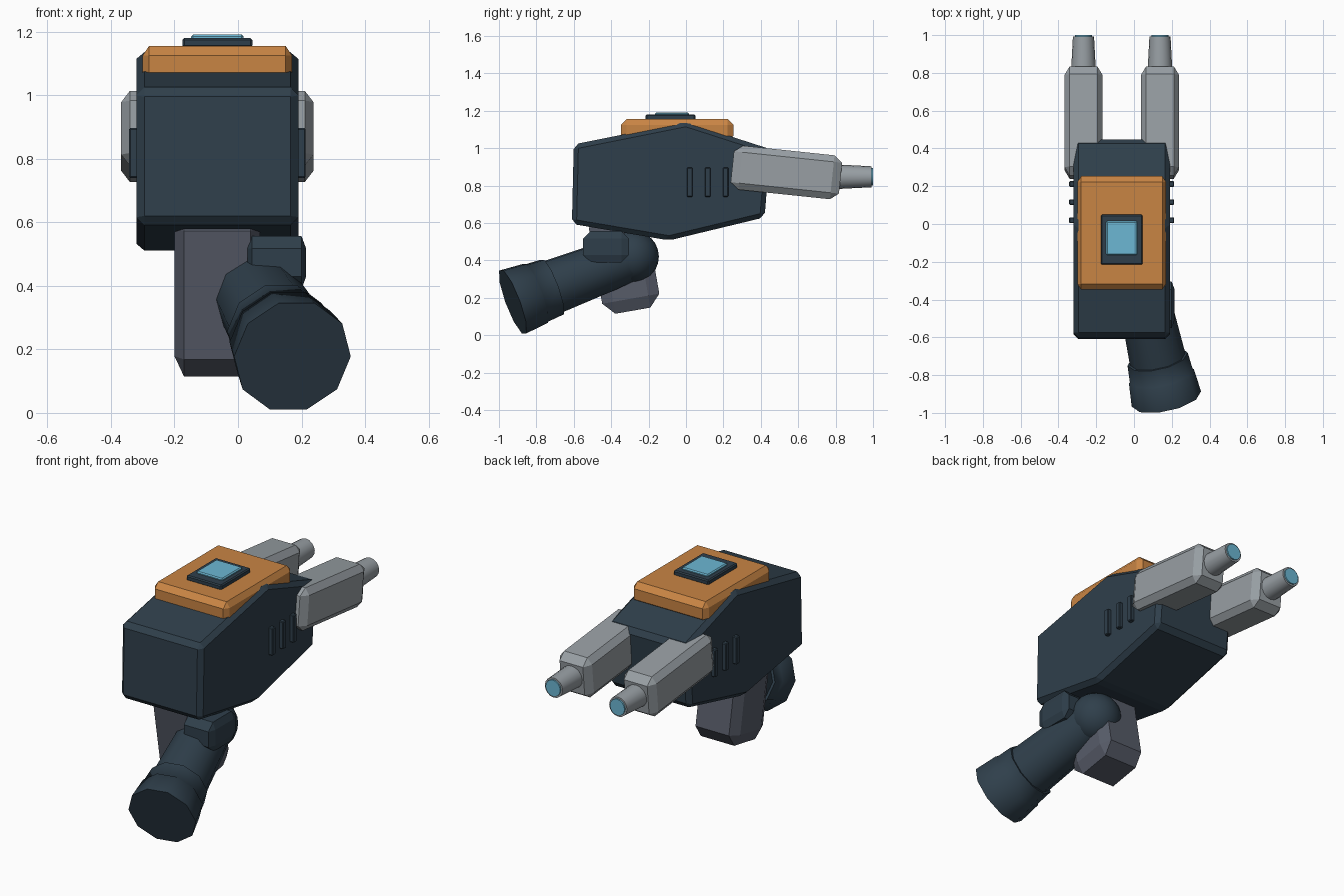
import bpy, bmesh, math
from mathutils import Matrix, Vector

cube = bpy.data.objects.get("Cube")
if cube:
    bpy.data.objects.remove(cube, do_unlink=True)


def material(name, hex_colour):
    rgb = [int(hex_colour[i:i + 2], 16) / 255 for i in (0, 2, 4)]
    lin = [c / 12.92 if c < 0.04 else ((c + 0.055) / 1.055) ** 2.4 for c in rgb]
    m = bpy.data.materials.new(name)
    m.use_nodes = True
    m.diffuse_color = (*lin, 1)
    m.node_tree.nodes["Principled BSDF"].inputs["Base Color"].default_value = (*lin, 1)
    return m


DARK = material("dark slate", "2f3f4b")
ORANGE = material("orange", "c98544")
GREY = material("light grey", "989fa4")
GRIP = material("purple grey", "575c69")
BLUE = material("sky blue", "6cb7d3")


def finish(name, bm, mat, smooth=None):
    bmesh.ops.recalc_face_normals(bm, faces=bm.faces[:])
    mesh = bpy.data.meshes.new(name)
    bm.to_mesh(mesh)
    bm.free()
    mesh.materials.append(mat)
    ob = bpy.data.objects.new(name, mesh)
    bpy.context.collection.objects.link(ob)
    if smooth:
        bpy.ops.object.select_all(action="DESELECT")
        ob.select_set(True)
        bpy.context.view_layer.objects.active = ob
        bpy.ops.object.shade_smooth_by_angle(angle=math.radians(smooth))
    return ob


def chamfer(bm, width):
    bmesh.ops.bevel(bm, geom=bm.edges[:], offset=width, segments=1,
                    affect="EDGES", clamp_overlap=True)


def box(name, centre, size, cuts, mat, tilt=0):
    """Box whose chamfer may differ per axis, tilted about x."""
    bm = bmesh.new()
    bmesh.ops.create_cube(bm, size=1)
    bmesh.ops.scale(bm, vec=[s / c for s, c in zip(size, cuts)], verts=bm.verts)
    chamfer(bm, 1)
    bmesh.ops.scale(bm, vec=cuts, verts=bm.verts)
    bm.transform(Matrix.Translation(centre) @ Matrix.Rotation(math.radians(tilt), 4, "X"))
    return finish(name, bm, mat)


def lathe(name, start, end, profile, sides, mat, smooth=50):
    """Revolve (distance, radius) pairs about the line from start to end."""
    start = Vector(start)
    d = (Vector(end) - start).normalized()
    h = d.cross(Vector((0, 0, 1))).normalized()
    v = h.cross(d)
    bm = bmesh.new()
    rings = []
    for t, r in profile:
        angles = [2 * math.pi * i / sides for i in range(sides)]
        rings.append([bm.verts.new(start + d * t + (h * math.cos(a) + v * math.sin(a)) * r)
                      for a in angles])
    for a, b in zip(rings, rings[1:]):
        for i in range(sides):
            j = (i + 1) % sides
            bm.faces.new((a[i], a[j], b[j], b[i]))
    bm.faces.new(rings[0])
    bm.faces.new(rings[-1])
    return finish(name, bm, mat, smooth)


MID = -0.065  # centre plane of the main body

# Main body: side profile extruded across x
bm = bmesh.new()
outline = [(-0.61, 0.595), (-0.60, 1.02), (0, 1.14), (0.45, 0.995), (0.42, 0.63), (-0.09, 0.507)]
face = bm.faces.new([bm.verts.new((MID - 0.255, y, z)) for y, z in outline])
new = bmesh.ops.extrude_face_region(bm, geom=[face])["geom"]
bmesh.ops.translate(bm, vec=(0.51, 0, 0),
                    verts=[g for g in new if isinstance(g, bmesh.types.BMVert)])
bmesh.ops.recalc_face_normals(bm, faces=bm.faces[:])
chamfer(bm, 0.025)
finish("body", bm, DARK)

# Top cover with its screen
box("top_cover", (MID, -0.047, 1.095), (0.47, 0.6, 0.12), (0.02, 0.03, 0.03), ORANGE)
box("screen_frame", (MID, -0.083, 1.165), (0.22, 0.265, 0.03), (0.006, 0.006, 0.006), DARK)
box("screen", (MID, -0.075, 1.18), (0.165, 0.18, 0.022), (0.006, 0.006, 0.006), BLUE)

# Side arms, barrels and vents, mirrored about the body
for side, word in ((-1, "right"), (1, "left")):
    x = MID + side * 0.2025
    box(word + "_arm", (x, 0.537, 0.87), (0.2, 0.582, 0.236), (0.027, 0.045, 0.035), GREY, -6)
    lathe(word + "_barrel", (x, 0.78, 0.847), (x, 1, 0.847),
          [(0, 0.067), (0.212, 0.056)], 16, GREY)
    lathe(word + "_barrel_tip", (x, 0.985, 0.847), (x, 1, 0.847),
          [(0, 0.046), (0.015, 0.046)], 16, BLUE)
    for n in range(3):
        box(f"{word}_vent_{n + 1}", (MID + side * 0.263, 0.02 + n * 0.096, 0.818),
            (0.03, 0.03, 0.156), (0.004, 0.004, 0.004), DARK)

# Grip below the body
box("grip", (MID, -0.331, 0.397), (0.27, 0.31, 0.54), (0.03, 0.06, 0.065), GRIP, 10)

# Ball joint, angled handle and side button
joint = (0.03, -0.285, 0.42)
bm = bmesh.new()
bmesh.ops.create_uvsphere(bm, u_segments=20, v_segments=12, radius=0.14)
bm.transform(Matrix.Translation(joint))
finish("ball_joint", bm, DARK, 50)
lathe("handle", joint, (0.17, -0.92, 0.18),
      [(0, 0.125), (0.15, 0.137), (0.47, 0.15), (0.47, 0.163),
       (0.565, 0.17), (0.57, 0.176), (0.7, 0.188)], 10, DARK)
box("side_button", (0.122, -0.428, 0.473), (0.185, 0.245, 0.168), (0.015, 0.04, 0.04), DARK)
